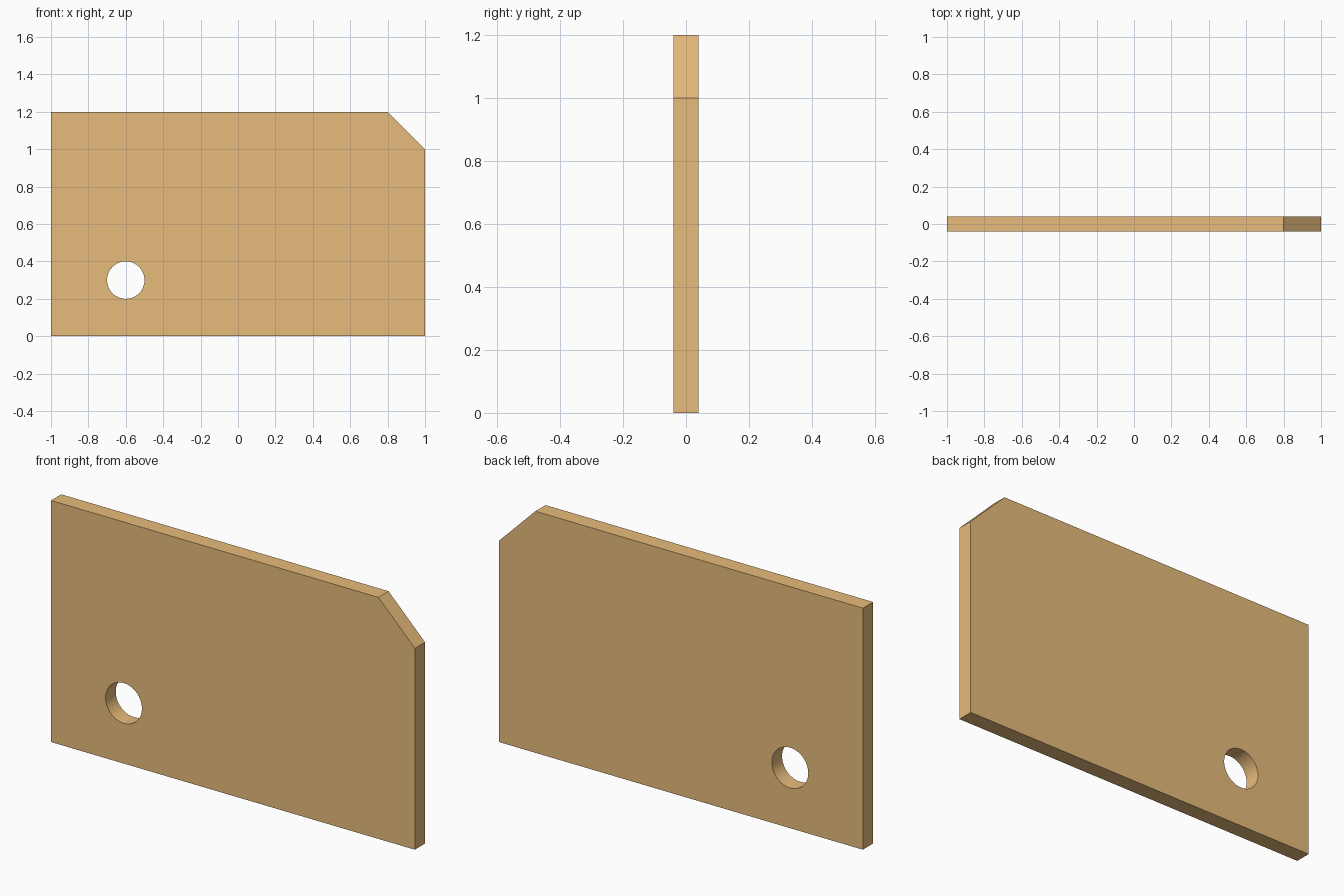
import bpy
import bmesh

if "Cube" in bpy.data.objects:
    bpy.data.objects.remove(bpy.data.objects["Cube"])

HALF_T = 0.04

# Plate: rectangle with one clipped top corner, extruded through its thickness
outline = [(-1, 0), (1, 0), (1, 1), (0.8, 1.2), (-1, 1.2)]
bm = bmesh.new()
face = bm.faces.new([bm.verts.new((x, -HALF_T, z)) for x, z in outline])
ext = bmesh.ops.extrude_face_region(bm, geom=[face])
verts = [v for v in ext["geom"] if isinstance(v, bmesh.types.BMVert)]
bmesh.ops.translate(bm, verts=verts, vec=(0, 2 * HALF_T, 0))
bmesh.ops.recalc_face_normals(bm, faces=bm.faces)
mesh = bpy.data.meshes.new("plate")
bm.to_mesh(mesh)
bm.free()
plate = bpy.data.objects.new("plate", mesh)
bpy.context.collection.objects.link(plate)

# Round through-hole
bpy.ops.mesh.primitive_cylinder_add(vertices=64, radius=0.1, depth=0.4,
                                    location=(-0.6, 0, 0.3),
                                    rotation=(1.5707963, 0, 0))
cutter = bpy.context.object
cutter.name = "hole_cutter"
cutter.hide_render = True

bpy.ops.object.select_all(action="DESELECT")
bpy.context.view_layer.objects.active = plate
plate.select_set(True)
mod = plate.modifiers.new("hole", "BOOLEAN")
mod.operation = "DIFFERENCE"
mod.solver = "EXACT"
mod.object = cutter
bpy.ops.object.modifier_apply(modifier=mod.name)
bpy.data.objects.remove(cutter, do_unlink=True)

# Smooth hole wall, sharp plate edges
bpy.ops.object.shade_smooth_by_angle(angle=0.52)

# Orange-brown finish
mat = bpy.data.materials.new("orange_brown")
mat.diffuse_color = (0.8, 0.5, 0.2, 1)
mat.use_nodes = True
mat.node_tree.nodes["Principled BSDF"].inputs["Base Color"].default_value = mat.diffuse_color
plate.data.materials.clear()
plate.data.materials.append(mat)
